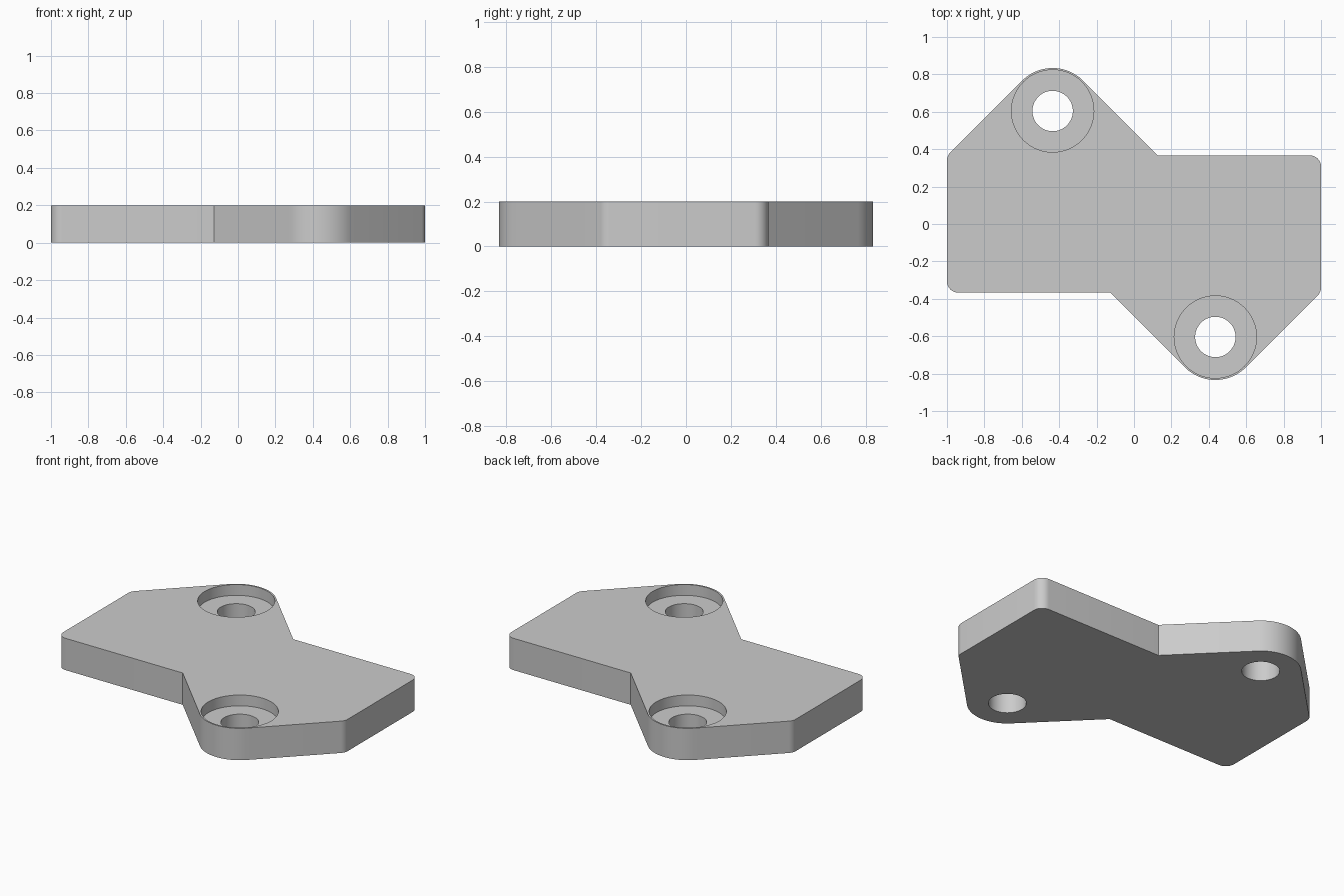
import bpy, bmesh
from math import pi, cos, sin, radians
from mathutils import Vector

if "Cube" in bpy.data.objects:
    bpy.data.objects.remove(bpy.data.objects["Cube"])

HEIGHT, HALF_Y = 0.2, 0.367
LUG = Vector((-0.435, 0.604))
LUG_R, BORE_R, HOLE_R, BORE_DEPTH = 0.23, 0.22, 0.108, 0.068
FILLET = 0.06

grey = bpy.data.materials.new("plain grey")
grey.use_nodes = True
colour = (0.6, 0.6, 0.6, 1)
grey.diffuse_color = colour
grey.node_tree.nodes["Principled BSDF"].inputs["Base Color"].default_value = colour


def arc(cx, cy, r, start, end, steps):
    angles = [radians(start + (end - start) * i / steps) for i in range(steps + 1)]
    return [Vector((cx + r * cos(a), cy + r * sin(a))) for a in angles]


def make_object(name, bm):
    bmesh.ops.recalc_face_normals(bm, faces=bm.faces)
    mesh = bpy.data.meshes.new(name)
    bm.to_mesh(mesh)
    bm.free()
    mesh.materials.append(grey)
    obj = bpy.data.objects.new(name, mesh)
    bpy.context.collection.objects.link(obj)
    return obj


# Half of the outline, counter-clockwise; the other half is turned by 180 degrees
inner_x = LUG.x + LUG.y + LUG_R * 2 ** 0.5 - HALF_Y
half = arc(1 - FILLET, HALF_Y - FILLET, FILLET, 0, 90, 8)
half.append(Vector((inner_x, HALF_Y)))
half += arc(LUG.x, LUG.y, LUG_R, 45, 135, 24)
# Shallow rounded corner where the sloping lug side meets the plate end
corner_y = LUG.y - LUG.x + LUG_R * 2 ** 0.5 - 1
half += arc(-1 + FILLET, corner_y - FILLET * (2 ** 0.5 - 1), FILLET, 135, 180, 6)
outline = half + [-p for p in half]

# Plate body
bm = bmesh.new()
base = bm.faces.new([bm.verts.new((p.x, p.y, 0)) for p in outline])
top = bmesh.ops.extrude_face_region(bm, geom=[base])["geom"]
bmesh.ops.translate(bm, vec=(0, 0, HEIGHT),
                    verts=[v for v in top if isinstance(v, bmesh.types.BMVert)])
plate = make_object("mounting_plate", bm)

# Stepped cutters for the two counterbored holes
profile = [(HOLE_R, -0.1), (HOLE_R, HEIGHT - BORE_DEPTH),
           (BORE_R, HEIGHT - BORE_DEPTH), (BORE_R, HEIGHT + 0.1)]
for side, centre in (("right", LUG), ("left", -LUG)):
    bm = bmesh.new()
    rings = [[bm.verts.new((p.x, p.y, z)) for p in arc(centre.x, centre.y, r, 0, 360, 64)[:-1]]
             for r, z in profile]
    for low, high in zip(rings, rings[1:]):
        for i in range(64):
            j = (i + 1) % 64
            bm.faces.new((low[i], low[j], high[j], high[i]))
    bm.faces.new(rings[0])
    bm.faces.new(rings[-1])
    cutter = make_object(side + "_hole_cutter", bm)
    cutter.hide_render = True

    cut = plate.modifiers.new(side + " hole", "BOOLEAN")
    cut.operation, cut.solver, cut.object = "DIFFERENCE", "EXACT", cutter
    bpy.context.view_layer.objects.active = plate
    bpy.ops.object.modifier_apply(modifier=cut.name)
    bpy.data.objects.remove(cutter)

# Smooth curved walls, crisp rims
bpy.ops.object.select_all(action="DESELECT")
plate.select_set(True)
bpy.context.view_layer.objects.active = plate
bpy.ops.object.shade_smooth_by_angle(angle=radians(30))
